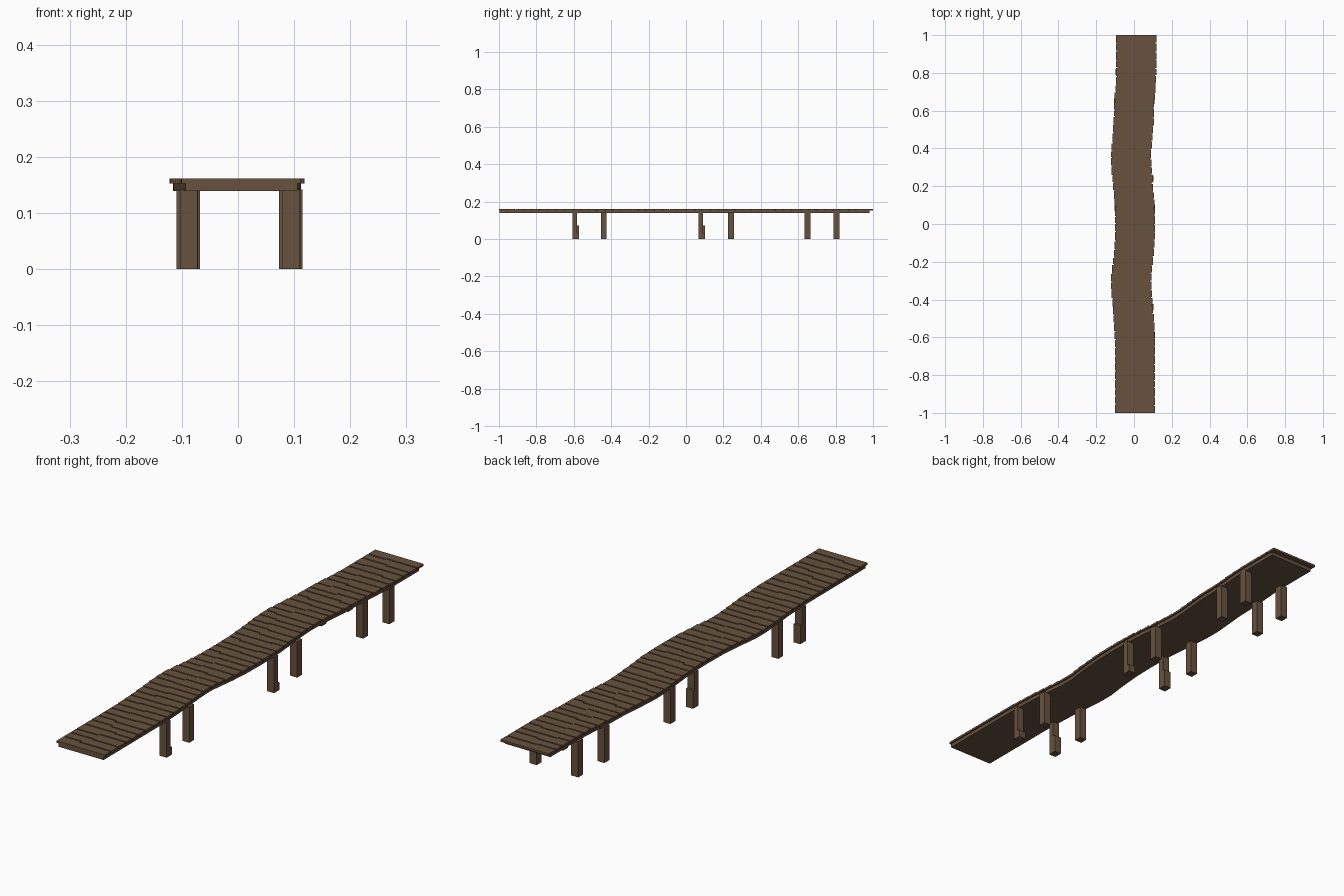
import bpy, bmesh, random
from mathutils import Vector

random.seed(4)
cube = bpy.data.objects.get("Cube")
if cube:
    bpy.data.objects.remove(cube, do_unlink=True)

wood = bpy.data.materials.new("weathered brown wood")
wood.use_nodes = True
colour = (0.135, 0.084, 0.048, 1)
wood.diffuse_color = colour
wood.node_tree.nodes["Principled BSDF"].inputs["Base Color"].default_value = colour

# Gentle meander of the walkway: (y, centre x)
PATH = [(-1, 0.006), (-0.62, 0.005), (-0.5, -0.001), (-0.42, -0.008), (-0.34, -0.015),
        (-0.28, -0.015), (-0.2, -0.005), (-0.1, 0.004), (0, 0.006), (0.1, 0.004),
        (0.2, -0.005), (0.3, -0.014), (0.37, -0.016), (0.45, -0.009), (0.53, -0.002),
        (0.65, 0.001), (0.72, 0.008), (0.8, 0.012), (1, 0.012)]


def centre(y):
    for (y0, x0), (y1, x1) in zip(PATH, PATH[1:]):
        if y <= y1:
            return x0 + (x1 - x0) * (y - y0) / (y1 - y0)
    return PATH[-1][1]


def add_prism(bm, outline, z0, z1):
    """Extrude a counter-clockwise plan outline between two heights."""
    face = bm.faces.new([bm.verts.new((x, y, z0)) for x, y in outline])
    top = bmesh.ops.extrude_face_region(bm, geom=[face])["geom"]
    bmesh.ops.translate(bm, vec=Vector((0, 0, z1 - z0)),
                        verts=[v for v in top if isinstance(v, bmesh.types.BMVert)])


def add_box(bm, x0, x1, y0, y1, z0, z1):
    add_prism(bm, [(x0, y0), (x1, y0), (x1, y1), (x0, y1)], z0, z1)


def finish(bm, name):
    bmesh.ops.recalc_face_normals(bm, faces=bm.faces)
    mesh = bpy.data.meshes.new(name)
    bm.to_mesh(mesh)
    bm.free()
    mesh.materials.append(wood)
    bpy.context.collection.objects.link(bpy.data.objects.new(name, mesh))


# Continuous deck base that follows the meander
bm = bmesh.new()
ys = [-0.998 + 1.978 * i / 44 for i in range(45)]
right = [(centre(y) - 0.1, y) for y in ys]
left = [(centre(y) + 0.1, y) for y in ys]
add_prism(bm, left + right[::-1], 0.139, 0.1545)
finish(bm, "deck_base")

# Planks with a small jog part way along each edge
COUNT = 46
pitch = 2 / COUNT
bm = bmesh.new()


def joint():
    """Jog position and size of the seam between two planks."""
    return random.uniform(-0.06, 0.06), random.choice((-1, 1)) * random.uniform(0.002, 0.005)


seam = (0.02, 0.0)
for i in range(COUNT):
    following = joint() if i < COUNT - 1 else (-0.01, 0.0)
    y0 = -1 + i * pitch + (0.0025 if i else 0)
    y1 = -1 + (i + 1) * pitch - (0.0025 if i < COUNT - 1 else 0)
    c = centre((y0 + y1) / 2)
    a, b = c - 0.1065, c + 0.1065
    (j0, s0), (j1, s1) = seam, following
    add_prism(bm, [(a, y0 - s0), (c + j0, y0 - s0), (c + j0 + 0.001, y0 + s0), (b, y0 + s0),
                   (b, y1 + s1), (c + j1 + 0.001, y1 + s1), (c + j1, y1 - s1), (a, y1 - s1)],
              0.153, 0.1615)
    seam = following
finish(bm, "deck_planks")

# Pairs of support posts; the notched pairs have a stepped back face
POSTS = [(-0.59, True), (-0.44, False), (0.085, True),
         (0.24, False), (0.65, False), (0.805, False)]
for n, (y, notched) in enumerate(POSTS, 1):
    c = max(-0.003, min(0.008, centre(y)))
    for side, name in ((-1, "right"), (1, "left")):
        bm = bmesh.new()
        x = c + side * 0.0915
        x0, x1 = x - 0.0155, x + 0.0155
        if notched:
            add_box(bm, x0, x1, y - 0.017, y + 0.007, 0, 0.142)
            add_box(bm, x0, x1, y + 0.007, y + 0.017, 0, 0.03 if side > 0 else 0.073)
        else:
            add_box(bm, x0, x1, y - 0.0155, y + 0.0155, 0, 0.142)
        finish(bm, f"post_{name}_{n}")
